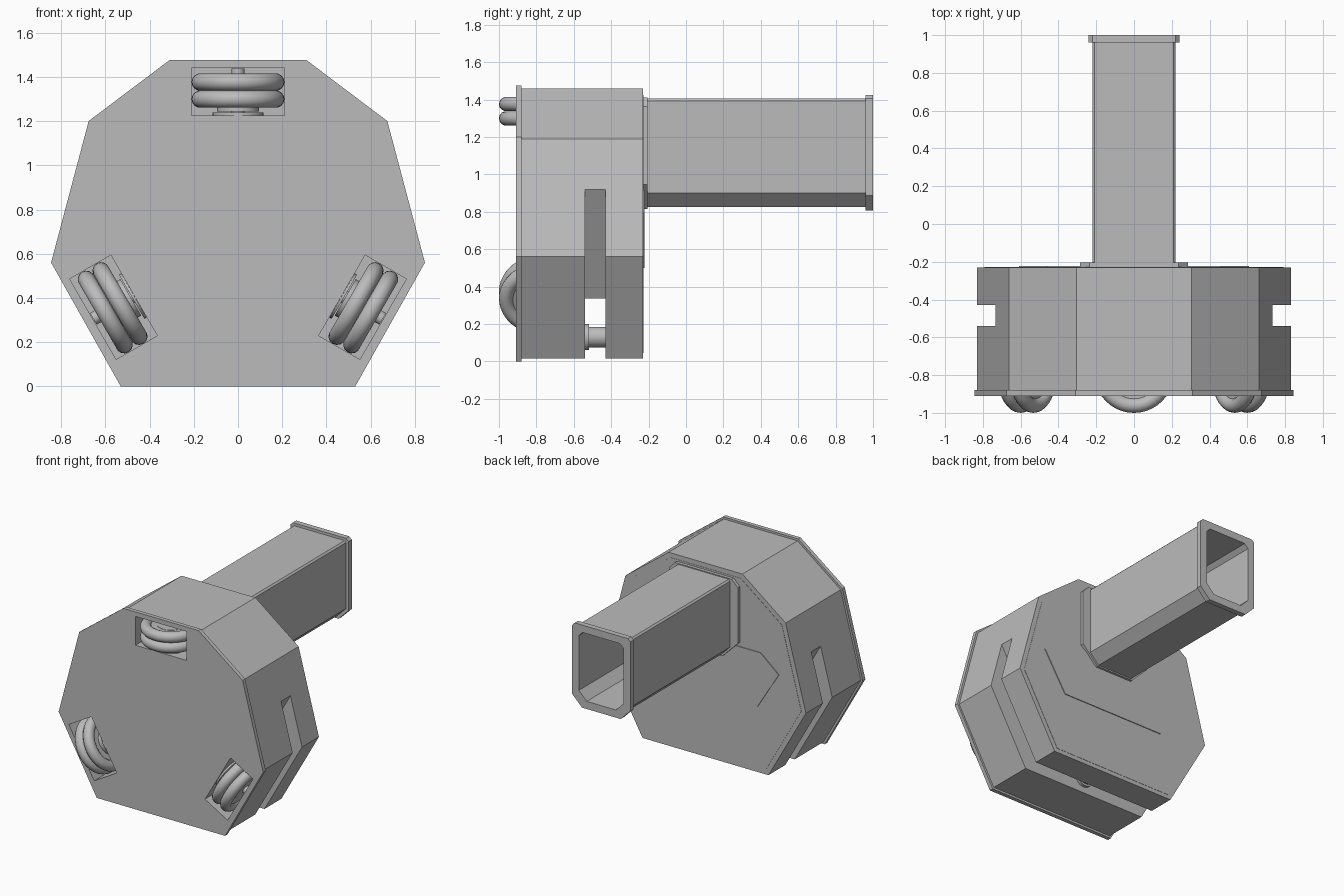
import bpy, bmesh, math
from mathutils import Matrix, Vector

cube = bpy.data.objects.get("Cube")
if cube:
    bpy.data.objects.remove(cube, do_unlink=True)

GREY = (0.5, 0.5, 0.5, 1)
grey = bpy.data.materials.new("plain grey")
grey.use_nodes = True
grey.diffuse_color = GREY
grey.node_tree.nodes["Principled BSDF"].inputs["Base Color"].default_value = GREY


def finish(name, bm, smooth=False):
    bmesh.ops.recalc_face_normals(bm, faces=bm.faces)
    mesh = bpy.data.meshes.new(name)
    bm.to_mesh(mesh)
    bm.free()
    mesh.materials.append(grey)
    obj = bpy.data.objects.new(name, mesh)
    bpy.context.collection.objects.link(obj)
    if smooth:
        bpy.ops.object.select_all(action='DESELECT')
        obj.select_set(True)
        bpy.context.view_layer.objects.active = obj
        bpy.ops.object.shade_smooth_by_angle(angle=math.radians(40))
    return obj


def mirrored(half):
    """Close a right-hand outline (bottom to top) with its left-hand copy."""
    return half + [(-x, z) for x, z in reversed(half)]


def prism(name, outline, y0, y1):
    bm = bmesh.new()
    a = [bm.verts.new((x, y0, z)) for x, z in outline]
    b = [bm.verts.new((x, y1, z)) for x, z in outline]
    bm.faces.new(a)
    bm.faces.new(b)
    for i in range(len(a)):
        j = (i + 1) % len(a)
        bm.faces.new((a[i], a[j], b[j], b[i]))
    return finish(name, bm)


def sleeve(name, outer, inner, y0, y1):
    """Hollow prism between two outlines with the same point count."""
    bm = bmesh.new()
    loops = [[bm.verts.new((x, y, z)) for x, z in pts]
             for pts, y in ((outer, y0), (outer, y1), (inner, y1), (inner, y0))]
    for k in range(4):
        p, q = loops[k], loops[(k + 1) % 4]
        for i in range(len(p)):
            j = (i + 1) % len(p)
            bm.faces.new((p[i], p[j], q[j], q[i]))
    return finish(name, bm)


def duct(w, bottom, top, chamfer, corner):
    return mirrored([(w - chamfer, bottom), (w, bottom + chamfer),
                     (w, top - corner), (w - corner, top)])


def cut(obj, cutters):
    for c in cutters:
        mod = obj.modifiers.new("cut", 'BOOLEAN')
        mod.operation, mod.solver, mod.object = 'DIFFERENCE', 'EXACT', c
    bpy.context.view_layer.update()
    deps = bpy.context.evaluated_depsgraph_get()
    mesh = bpy.data.meshes.new_from_object(obj.evaluated_get(deps))
    obj.modifiers.clear()
    obj.data = mesh


# Three wheel stations sit evenly around this point of the face
HUB_Z, REACH = 0.683, 0.65


def station(angle):
    return Matrix.Translation((0, 0, HUB_Z)) @ Matrix.Rotation(angle, 4, 'Y')


stations = {"top": 0, "left": math.radians(120), "right": math.radians(-120)}

# Housing and its front plate
plate_outline = mirrored([(0.53, 0), (0.845, 0.56), (0.675, 1.2), (0.31, 1.475)])
body_outline = mirrored([(0.52, 0.015), (0.83, 0.56), (0.662, 1.19), (0.305, 1.46)])
plate = prism("front_plate", plate_outline, -0.91, -0.88)
body = prism("housing", body_outline, -0.88, -0.23)

# Cutters: wheel wells and the slot wrapping the lower sides
wells = []
for side, angle in stations.items():
    bm = bmesh.new()
    bmesh.ops.create_cube(bm, size=1)
    bm.transform(station(angle) @ Matrix.Translation((0, -0.79, REACH))
                 @ Matrix.Diagonal((0.42, 0.45, 0.215, 1)))
    well = finish(side + "_well_cutter", bm)
    well.hide_render = True
    wells.append(well)
slot = prism("slot_cutter", [(-0.406, 0.335), (0.406, 0.335), (0.949, 1.3), (1.2, 1.3),
                             (1.2, -0.2), (-1.2, -0.2), (-1.2, 1.3), (-0.949, 1.3)],
             -0.54, -0.43)
slot.hide_render = True
cut(plate, wells)
cut(body, wells + [slot])
for c in wells + [slot]:
    bpy.data.objects.remove(c, do_unlink=True)


def lathe(bm, profile, segments, matrix):
    """Spin a closed (radius, height) loop around its local z axis."""
    rings = []
    for s in range(segments):
        a = 2 * math.pi * s / segments
        rings.append([bm.verts.new(matrix @ Vector((r * math.cos(a), r * math.sin(a), h)))
                      for r, h in profile])
    n = len(profile)
    for s in range(segments):
        p, q = rings[s], rings[(s + 1) % segments]
        for i in range(n):
            j = (i + 1) % n
            bm.faces.new((p[i], p[j], q[j], q[i]))


def cylinder(bm, radius, depth, matrix, segments=32):
    bmesh.ops.create_cone(bm, cap_ends=True, segments=segments, radius1=radius,
                          radius2=radius, depth=depth, matrix=matrix)


# Twin-tyre wheels with hub and mounting pad
TYRE = 0.039
circle = [(0.171 + TYRE * math.cos(math.tau * k / 14), TYRE * math.sin(math.tau * k / 14))
          for k in range(14)]
for side, angle in stations.items():
    centre = station(angle) @ Matrix.Translation((0, -0.79, 0))
    bm = bmesh.new()
    for height in (0.616, 0.693):
        lathe(bm, circle, 40, centre @ Matrix.Translation((0, 0, height)))
    finish(side + "_tyres", bm, True)
    bm = bmesh.new()
    for height in (0.616, 0.693):
        cylinder(bm, 0.145, 0.03, centre @ Matrix.Translation((0, 0, height)))
    cylinder(bm, 0.095, 0.15, centre @ Matrix.Translation((0, 0, 0.635)))
    cylinder(bm, 0.115, 0.012, centre @ Matrix.Translation((0, 0, 0.549)))
    cylinder(bm, 0.03, 0.2, centre @ Matrix.Translation((0, 0, 0.655)), 16)
    finish(side + "_wheel_hub", bm, True)

# Bolt bridging the bottom slot
bm = bmesh.new()
turn = Matrix.Rotation(math.pi / 2, 4, 'X')
cylinder(bm, 0.07, 0.025, Matrix.Translation((0, -0.53, 0.13)) @ turn, 24)
cylinder(bm, 0.055, 0.12, Matrix.Translation((0, -0.485, 0.13)) @ turn, 24)
finish("slot_bolt", bm, True)

# Shallow raised panels on the back
back = [(x * 0.955, HUB_Z + (z - HUB_Z) * 0.955) for x, z in body_outline]
prism("back_panel", back, -0.232, -0.228)
prism("back_badge_plate", mirrored([(0.43, 0.5), (0.61, 0.79), (0.46, 0.915)]),
      -0.23, -0.222)

# Square duct with base collar and end rim
bore = duct(0.185, 0.865, 1.37, 0.065, 0.03)
sleeve("duct", duct(0.22, 0.825, 1.405, 0.075, 0.012), bore, -0.228, 0.98)
sleeve("duct_end_rim", duct(0.24, 0.808, 1.425, 0.08, 0.02), bore, 0.96, 1.0)
sleeve("duct_base_collar", duct(0.285, 0.815, 1.412, 0.13, 0.05), bore, -0.23, -0.205)
